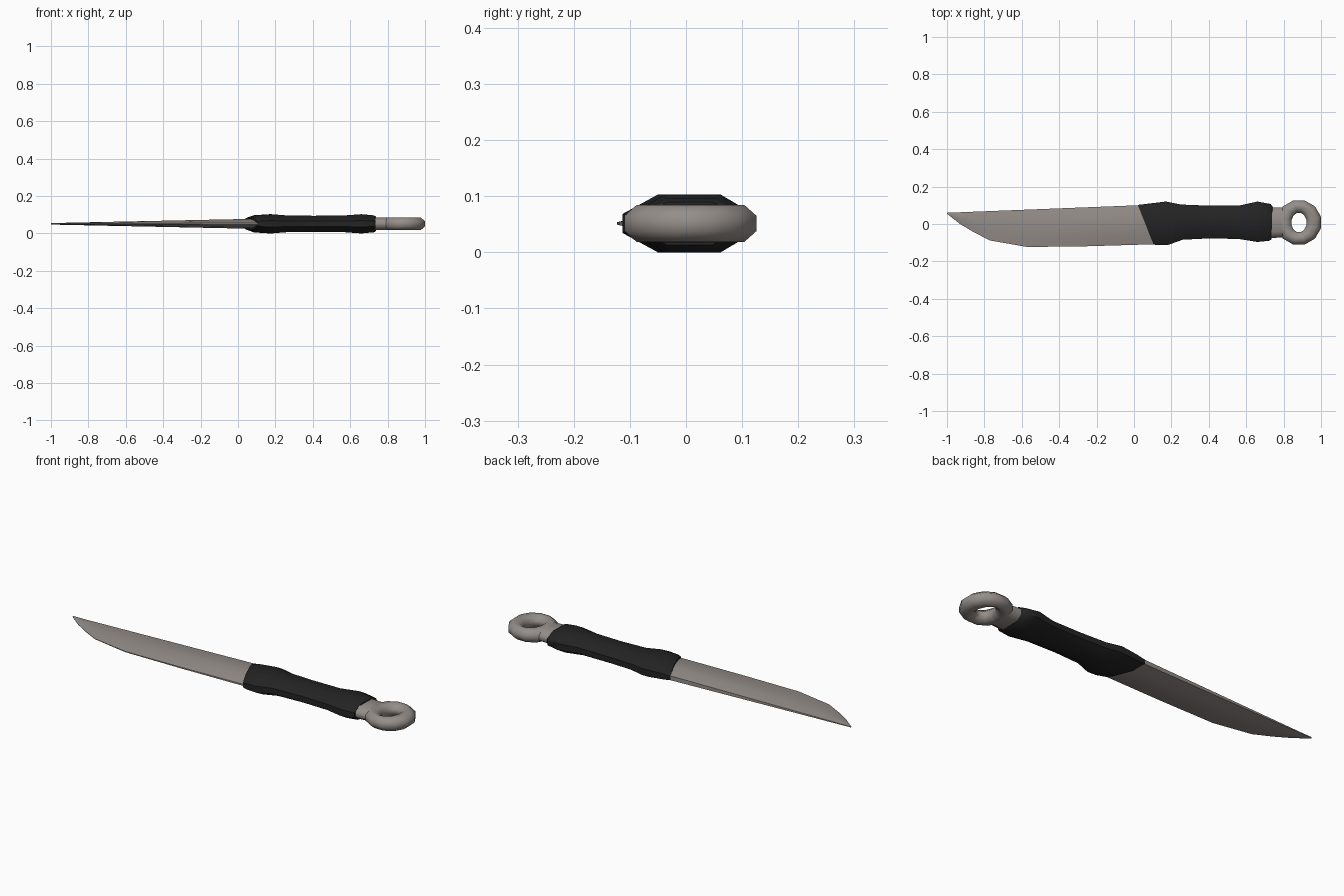
import bpy, bmesh, math

if "Cube" in bpy.data.objects:
    bpy.data.objects.remove(bpy.data.objects["Cube"])

ZC = 0.0515  # mid-plane height


def material(name, rgb):
    m = bpy.data.materials.new(name)
    m.diffuse_color = (*rgb, 1)
    m.use_nodes = True
    m.node_tree.nodes["Principled BSDF"].inputs["Base Color"].default_value = m.diffuse_color
    return m


steel = material("warm grey steel", (0.30, 0.27, 0.25))
black = material("black wrap", (0.017, 0.017, 0.017))


def finish(name, bm, mat, angle):
    bmesh.ops.recalc_face_normals(bm, faces=bm.faces)
    me = bpy.data.meshes.new(name)
    bm.to_mesh(me)
    bm.free()
    me.materials.append(mat)
    ob = bpy.data.objects.new(name, me)
    bpy.context.collection.objects.link(ob)
    bpy.ops.object.select_all(action='DESELECT')
    ob.select_set(True)
    bpy.context.view_layer.objects.active = ob
    bpy.ops.object.shade_smooth_by_angle(angle=math.radians(angle))


def skin(bm, rings, closed=False):
    """Bridge a list of vertex rings with quads."""
    n = len(rings[0])
    last = len(rings) if closed else len(rings) - 1
    for i in range(last):
        a, b = rings[i], rings[(i + 1) % len(rings)]
        for j in range(n):
            k = (j + 1) % n
            bm.faces.new((a[j], a[k], b[k], b[j]))
    if not closed:
        bm.faces.new(rings[0])
        bm.faces.new(rings[-1])


def loft(name, stations, half_section, mat, angle):
    """Stations: x at low y, x at high y, low y, high y, half thickness.
    Section: (fraction across width, fraction of thickness), mirrored in z."""
    section = half_section + [(f, -h) for f, h in reversed(half_section)]
    bm = bmesh.new()
    rings = [[bm.verts.new((xl + (xh - xl) * f, yl + (yh - yl) * f, ZC + t * h))
              for f, h in section] for xl, xh, yl, yh, t in stations]
    skin(bm, rings)
    finish(name, bm, mat, angle)


# Blade: straight spine at +y, curved cutting edge at -y
outline = [(-1.0, 0.055), (-0.93, 0.0), (-0.86, -0.042), (-0.77, -0.088),
           (-0.57, -0.123), (-0.25, -0.119), (0.12, -0.108)]
blade = [(x, x, y, 0.06 + 0.04 * (x + 1) / 1.02, 0.004 + 0.022 * (x + 1) / 1.05)
         for x, y in outline]
loft("blade", blade,
     [(0, 0.16), (0.25, 0.72), (0.48, 1), (0.72, 1), (1, 0.45)], steel, 40)

# Wrapped grip with slanted front end and swollen ends
grip = [(0.105, 0.02, -0.110, 0.102, 0.031),
        (0.13, 0.07, -0.113, 0.108, 0.046),
        (0.18, 0.17, -0.113, 0.120, 0.0515),
        (0.26, 0.25, -0.084, 0.104, 0.045),
        (0.40, 0.40, -0.077, 0.098, 0.043),
        (0.56, 0.56, -0.080, 0.098, 0.044),
        (0.66, 0.66, -0.096, 0.120, 0.0515),
        (0.72, 0.73, -0.090, 0.107, 0.045),
        (0.735, 0.74, -0.083, 0.096, 0.038)]
loft("grip", grip, [(0, 0.33), (0.27, 1), (0.73, 1), (1, 0.33)], black, 50)

# Neck joining grip to the pommel ring
neck = [(0.70, 0.70, -0.078, 0.092, 0.034),
        (0.77, 0.77, -0.073, 0.088, 0.034),
        (0.825, 0.825, -0.070, 0.088, 0.030)]
loft("pommel_neck", neck, [(0, 0.4), (0.2, 1), (0.8, 1), (1, 0.4)], steel, 60)

# Pommel ring with an octagonal section and a slightly oval hole
bm = bmesh.new()
rings = []
for i in range(12):
    a = math.tau * (i + 0.5) / 12
    ring = []
    for j in range(8):
        b = math.tau * (j + 0.5) / 8
        r = 0.083 + 0.0385 * math.cos(b) / math.cos(math.pi / 8)
        sx = 1.0 if math.cos(b) > 0 else 0.92
        sy = 1.0 if math.cos(b) > 0 else 1.2
        ring.append(bm.verts.new((0.882 + r * sx * math.cos(a),
                                  0.008 + r * sy * math.sin(a),
                                  ZC + 0.036 * math.sin(b))))
    rings.append(ring)
skin(bm, rings, closed=True)
finish("pommel_ring", bm, steel, 60)
